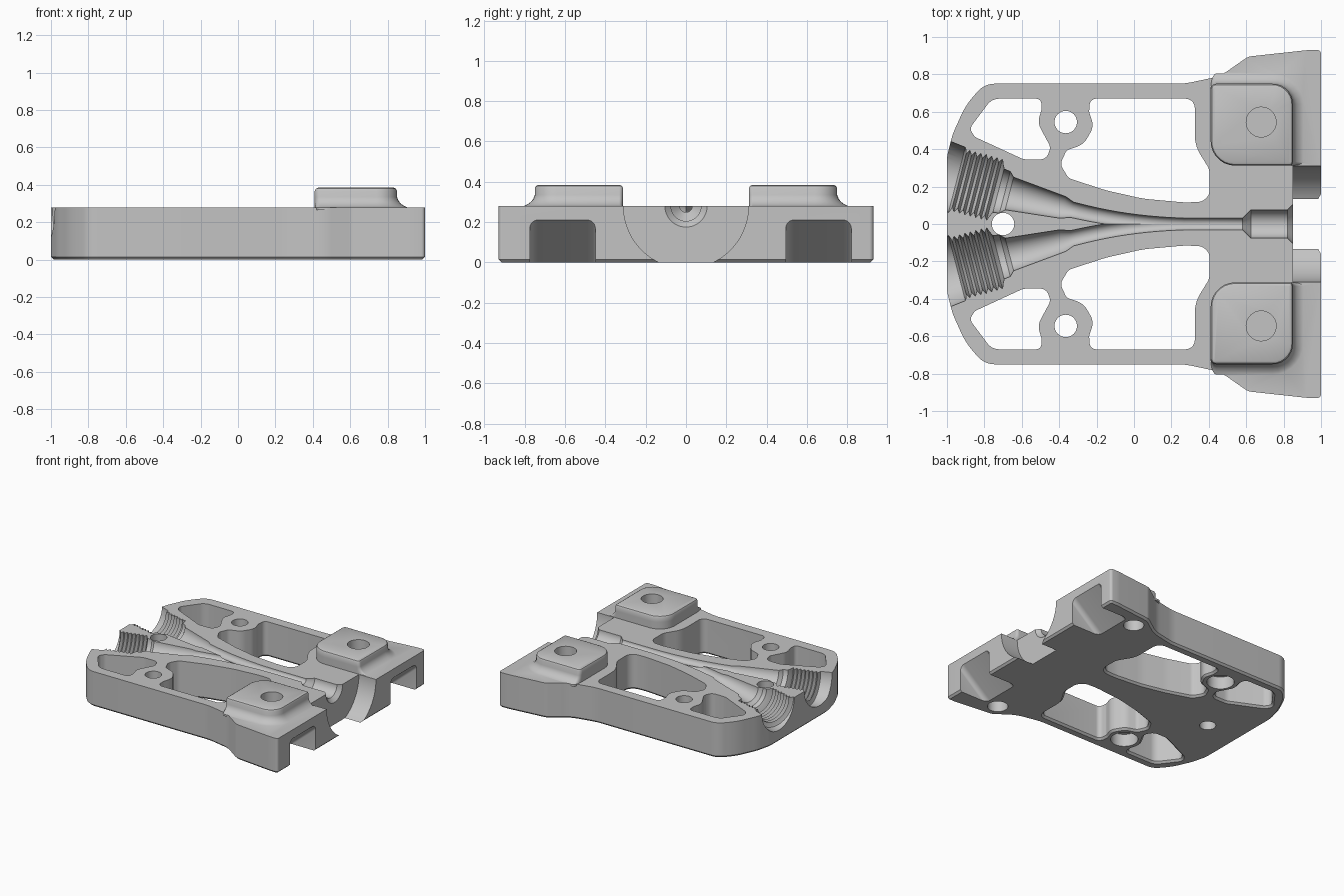
import bpy, bmesh
from math import sin, cos, pi, radians, tan
from mathutils import Vector, Matrix

cube = bpy.data.objects.get("Cube")
if cube:
    bpy.data.objects.remove(cube, do_unlink=True)

TOP = 0.28
CHAMFER = 0.015

grey = bpy.data.materials.new("light_grey_metal")
grey.use_nodes = True
grey.diffuse_color = (0.55, 0.55, 0.55, 1)
grey.node_tree.nodes["Principled BSDF"].inputs["Base Color"].default_value = grey.diffuse_color


def fillet(corners, steps=7):
    """Closed outline with each (x, y, radius) corner rounded by an arc."""
    out = []
    for i, (x, y, r) in enumerate(corners):
        p = Vector((x, y))
        a = Vector(corners[i - 1][:2]) - p
        b = Vector(corners[(i + 1) % len(corners)][:2]) - p
        half = a.angle(b) / 2
        t = min(r / tan(half), 0.48 * a.length, 0.48 * b.length)
        if t < 0.002:
            out.append(p)
            continue
        start, end, w = p + a.normalized() * t, p + b.normalized() * t, sin(half)
        for k in range(steps + 1):
            u = k / steps
            f, g, h = (1 - u) ** 2, 2 * u * (1 - u) * w, u * u
            out.append((start * f + p * g + end * h) / (f + g + h))
    return out


def loft(name, rings):
    """Closed solid through equal-length rings of points."""
    bm = bmesh.new()
    rows = [[bm.verts.new(p) for p in ring] for ring in rings]
    n = len(rows[0])
    for low, high in zip(rows, rows[1:]):
        for i in range(n):
            j = (i + 1) % n
            bm.faces.new((low[i], low[j], high[j], high[i]))
    bm.faces.new(rows[0][::-1])
    bm.faces.new(rows[-1])
    bmesh.ops.recalc_face_normals(bm, faces=bm.faces)
    mesh = bpy.data.meshes.new(name)
    bm.to_mesh(mesh)
    bm.free()
    mesh.materials.append(grey)
    ob = bpy.data.objects.new(name, mesh)
    bpy.context.collection.objects.link(ob)
    return ob


def prism(name, outline, levels, side=0):
    """Stack an outline at (z, offset) levels; side limits growth to +x and outer y."""
    n = len(outline)
    area = sum(outline[i - 1].cross(outline[i]) for i in range(n))
    turn = 1 if area > 0 else -1
    normals = []
    for i in range(n):
        d = (outline[(i + 1) % n] - outline[i - 1]).normalized()
        normals.append(Vector((d.y, -d.x)) * turn)
    rings = []
    for z, off in levels:
        ring = []
        for p, m in zip(outline, normals):
            if side and off > 0:
                m = Vector((max(m.x, 0), side * max(m.y * side, 0)))
            q = p + m * off
            ring.append((q.x, q.y, z))
        rings.append(ring)
    return loft(name, rings)


def channel(name, path, count=40):
    """Round sweep along (x, y, radius) stations lying in the top plane."""
    rings = []
    for i, (x, y, r) in enumerate(path):
        a, b = path[max(i - 1, 0)], path[min(i + 1, len(path) - 1)]
        d = Vector((b[0] - a[0], b[1] - a[1])).normalized()
        ring = []
        for k in range(count):
            t = 2 * pi * (k + 0.5) / count
            ring.append((x - d.y * r * cos(t), y + d.x * r * cos(t), TOP + r * sin(t)))
        rings.append(ring)
    return loft(name, rings)


def drill(name, x, y, r, z0, z1, count=32):
    circle = [Vector((x + r * cos(2 * pi * k / count), y + r * sin(2 * pi * k / count)))
              for k in range(count)]
    return prism(name, circle, [(z0, 0), (z1, 0)])


def combine(tool, operation="DIFFERENCE"):
    tool.hide_render = True
    mod = body.modifiers.new(tool.name, "BOOLEAN")
    mod.operation, mod.solver, mod.object = operation, "EXACT", tool
    bpy.ops.object.modifier_apply(modifier=mod.name)
    bpy.data.objects.remove(tool, do_unlink=True)


def flip(points, s):
    return [(p[0], p[1] * s, p[2]) for p in points]


# Plate outline, one half then its mirror image
half = [(1, 0.93, 0.02), (0.93, 0.93, 0.3), (0.61, 0.895, 0.08), (0.46, 0.79, 0.25),
        (0.27, 0.75, 0.4), (-0.8, 0.75, 0.12), (-0.9, 0.635, 0.4), (-0.97, 0.48, 0.4),
        (-1, 0.36, 0.2)]
body = prism("plate_body", fillet(half + flip(half[::-1], -1)),
             [(0, -CHAMFER), (CHAMFER, 0), (TOP, 0)])
bpy.context.view_layer.objects.active = body
body.select_set(True)

large_window = [(-0.235, 0.67, 0.05), (0.325, 0.67, 0.05), (0.325, 0.42, 0.2),
                (0.405, 0.29, 0.1), (0.405, 0.12, 0.08), (0.27, 0.115, 0.5), (0.05, 0.135, 0.6),
                (-0.15, 0.18, 0.6), (-0.35, 0.245, 0.05), (-0.395, 0.32, 0.05),
                (-0.36, 0.395, 0.04), (-0.27, 0.425, 0.1), (-0.215, 0.52, 0.08),
                (-0.24, 0.6, 0.04)]
small_window = [(-0.88, 0.51, 0.04), (-0.76, 0.67, 0.08), (-0.495, 0.67, 0.04),
                (-0.495, 0.61, 0.03), (-0.515, 0.54, 0.1), (-0.445, 0.41, 0.05),
                (-0.47, 0.345, 0.06), (-0.59, 0.345, 0.1), (-0.85, 0.465, 0.04)]
boss = [(0.41, 0.312, 0.13), (0.85, 0.312, 0.02), (0.85, 0.75, 0.11), (0.41, 0.75, 0.03)]

# Central rounded notch between the two end feet
combine(channel("end_notch", [(0.85, 0, 0.31), (1.1, 0, 0.31)], 96))

window_levels = [(-0.01, CHAMFER + 0.01), (CHAMFER, 0), (0.4, 0)]
boss_levels = [(0.265, 0.055), (TOP, 0.055), (0.287, 0.038), (0.3, 0.02), (0.315, 0.008),
               (0.335, 0), (0.367, 0), (0.379, -0.006), (0.385, -0.018)]
for s, word in ((1, "left"), (-1, "right")):
    # Weight-saving windows
    combine(prism(word + "_large_window", fillet(flip(large_window, s)), window_levels))
    combine(prism(word + "_small_window", fillet(flip(small_window, s)), window_levels))

    # Raised clamping boss with its blind hole
    combine(prism(word + "_boss", fillet(flip(boss, s)), boss_levels, s), "UNION")
    combine(drill(word + "_boss_hole", 0.68, 0.545 * s, 0.08, 0.2, 0.5))

    # Bolt hole, counterbored underneath, and the blind hole under the foot
    combine(drill(word + "_bolt_hole", -0.365, 0.545 * s, 0.06, -0.1, 0.5))
    combine(drill(word + "_counterbore", -0.365, 0.545 * s, 0.1, -0.1, 0.1))
    combine(drill(word + "_foot_hole", 0.65, 0.77 * s, 0.075, -0.1, 0.12))

    # Sloping pocket in the end face
    y0, y1 = (0.495, 0.82) if s > 0 else (-0.775, -0.45)
    section = fillet([(y0, -0.5, 0), (y1, -0.5, 0), (y1, 0.21, 0.04), (y0, 0.21, 0.04)])
    pocket = prism(word + "_end_pocket", section, [(0.6, 0), (1.1, 0)])
    slope = 0.84
    pocket.data.transform(Matrix(((0, 0, 1, 0), (1, 0, 0, 0),
                                  (0, 1, slope, -slope), (0, 0, 0, 1))))
    combine(pocket)

    # Threaded port, tapered bore and curved runner
    stations = [(-0.1, 0.2), (0.055, 0.18), (0.06, 0.17)]
    for k in range(7):
        stations += [(0.068 + 0.03 * k, 0.145), (0.083 + 0.03 * k, 0.17)]
    stations += [(0.272, 0.145), (0.285, 0.12), (0.32, 0.115), (0.345, 0.09),
                 (0.64, 0.06), (0.69, 0.042)]
    slant = radians(14.6)
    path = [(-1 + d * cos(slant), 0.25 - d * sin(slant), r) for d, r in stations]
    ax, ay, ar = path[-1]
    for k in range(1, 17):
        u = k / 16
        path.append(((1 - u) ** 2 * ax - 0.08 * u * (1 - u) + 0.3 * u * u,
                     (1 - u) ** 2 * ay + 0.001, ar + (0.03 - ar) * u))
    combine(channel(word + "_port", flip(path, s)))

# Shared outlet with its flared nozzle seat
combine(channel("outlet", [(0.24, 0, 0.031), (0.58, 0, 0.031), (0.625, 0, 0.075),
                           (0.82, 0, 0.075), (0.855, 0, 0.11), (0.9, 0, 0.11)]))
combine(drill("centre_hole", -0.7, 0, 0.06, -0.1, 0.5))

bpy.ops.object.shade_smooth_by_angle(angle=radians(28))
